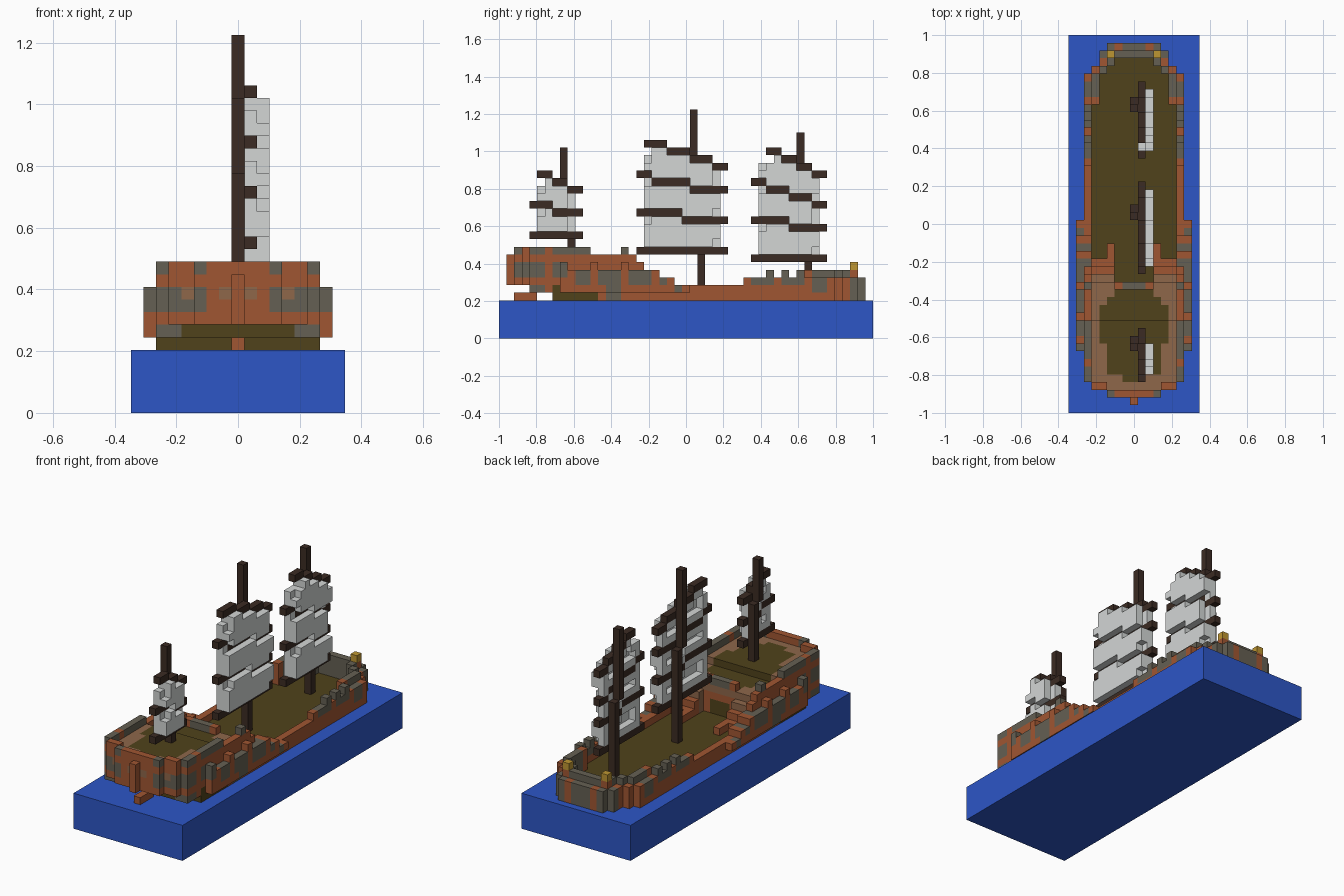
import bpy, bmesh
from mathutils import Vector

if "Cube" in bpy.data.objects:
    bpy.data.objects.remove(bpy.data.objects["Cube"])

V = 2 / 49  # block size


def linear(c):
    return c / 12.92 if c <= 0.04045 else ((c + 0.055) / 1.055) ** 2.4


def material(name, *rgb):
    m = bpy.data.materials.new(name)
    m.use_nodes = True
    col = tuple(linear(c / 255) for c in rgb) + (1,)
    m.diffuse_color = col
    m.node_tree.nodes["Principled BSDF"].inputs["Base Color"].default_value = col
    return m


BLUE = material("water blue", 45, 86, 198)
ORANGE = material("red brown wood", 160, 86, 50)
PLANK = material("pale plank", 142, 103, 74)
GREY = material("weathered grey", 101, 96, 83)
OLIVE = material("deck olive", 80, 66, 27)
DARK = material("dark spar wood", 59, 43, 35)
SAIL = material("sail cloth", 211, 214, 213)
GOLD = material("lantern gold", 190, 150, 50)


def blocks(name, cells):
    """Mesh the outer faces of a dict {(i, j, k): material} of grid blocks."""
    bm = bmesh.new()
    mats = []
    for cell, mat in cells.items():
        if mat not in mats:
            mats.append(mat)
        centre = Vector((cell[0], cell[1], cell[2] + 0.5))
        for axis in range(3):
            for sign in (-1, 1):
                near = list(cell)
                near[axis] += sign
                if tuple(near) in cells:
                    continue
                n, u, w = Vector(), Vector(), Vector()
                n[axis] = sign / 2
                u[(axis + 1) % 3] = sign / 2
                w[(axis + 2) % 3] = 0.5
                corners = (-u - w, u - w, u + w, w - u)
                f = bm.faces.new([bm.verts.new((centre + n + c) * V) for c in corners])
                f.material_index = mats.index(mat)
    bmesh.ops.remove_doubles(bm, verts=bm.verts, dist=V / 100)
    mesh = bpy.data.meshes.new(name)
    bm.to_mesh(mesh)
    bm.free()
    for m in mats:
        mesh.materials.append(m)
    ob = bpy.data.objects.new(name, mesh)
    bpy.context.collection.objects.link(ob)


# Water slab
bpy.ops.mesh.primitive_cube_add(size=1, location=(0, 0, 2.5 * V))
water = bpy.context.object
water.name = "water"
water.scale = (17 * V, 2, 5 * V)
water.data.materials.append(BLUE)

# Plan shape of the hull: half width per row, narrowing at both ends
ENDS = {23: 3, 22: 4, 21: 4, 20: 5, -21: 5, -22: 3}
half = {j: ENDS.get(j, 6) for j in range(-22, 24)}
plan = {(i, j) for j, w in half.items() for i in range(-w, w + 1)}


def edge_of(area):
    return {(i, j) for i, j in area if not {(i + 1, j), (i - 1, j), (i, j + 1), (i, j - 1)} <= area}


rim = edge_of(plan)
inner_rim = edge_of(plan - rim)


def rail_top(j):
    """Height in blocks of the bulwark along the ship."""
    for start, top in ((-12, 12), (-6, 11), (-5, 10), (-3, 9), (-1, 8), (8, 7)):
        if j < start:
            return top
    return 9 if j in (11, 13, 15) else 8


def hull_colour(i, j, k):
    """Wood in runs of planks: grey belts broken by red brown ribs."""
    a = abs(i)
    if j < -20:  # stern panel
        if k == 9 and a in (1, 4):
            return PLANK
        return GREY if (k == 11 and a == 3) or (k in (8, 9) and a > 2) else ORANGE
    if j < -2:  # castle sides
        if k < 7:
            return GREY if (j // 2) % 5 == 0 else ORANGE
        if k > 9:
            return GREY if k == 11 and -21 < j and j % 6 else ORANGE
        if j < -14:
            return GREY if k > 7 and j % 3 else ORANGE
        return GREY if k < 9 and j % 4 else ORANGE
    if j < 8:  # waist
        return GREY if a == 7 and j > -2 and j % 3 else ORANGE
    if j > 16:  # bow
        return ORANGE if (j + a) % 5 == 0 or (k == 5 and j < 20) else GREY
    return GREY if k > 6 and j % 4 else ORANGE


# Bulwarks and the counter under the stern
hull = {}
for i, j in rim:
    for k in range(5, rail_top(j)):
        if (k == 5 and j < -17) or (k == 6 and j < -20):
            continue
        counter = (k == 5 and j < -11) or (k == 6 and j < -16)
        hull[i, j, k] = OLIVE if counter else hull_colour(i, j, k)
# Side galleries: a belt with taller ribs
for j in range(-16, 1):
    for i in (-7, 7):
        for k in range(6, min(rail_top(j), 9 if j % 4 else 10)):
            hull[i, j, k] = hull_colour(i, j, k)
# Raised inner bulwark round the bow
for i, j in inner_rim:
    if j > 15:
        for k in range(6, 9):
            hull[i, j, k] = hull_colour(i, j, k)
# Stepped counter, closing the stern from behind
for i in range(-6, 7):
    hull[i, -17, 5] = OLIVE
    for j in range(-20, -17):
        hull[i, j, 6] = OLIVE if abs(i) < 5 else hull_colour(i, j, 6)
for i in range(-5, 6):
    hull[i, -21, 7] = ORANGE
for i in (-6, 6):
    hull[i, -8, 11] = GREY
blocks("hull", hull)

# Rudder and stern post
rudder = {(0, j, 5): ORANGE for j in range(-22, -19)}
rudder.update({(0, -23, k): ORANGE for k in range(7, 11)})
blocks("rudder", rudder)

# Main deck and the two raised castle decks
inside = plan - rim
blocks("main_deck", {(i, j, 5): OLIVE for i, j in inside if j > -17})
castle = {}
for i, j in inside:
    if j < -7:
        width = 5 if j > -16 else 4 if j > -20 else 2
        bare = -21 < j < -8 and abs(i) < min(width, -6 - j)
        castle[i, j, 9 if j > -13 else 10] = OLIVE if bare else PLANK
blocks("castle_deck", castle)

# Castle front wall with its low rail
wall = {}
for i in range(-5, 6):
    for k in range(6, 9):
        wall[i, -8, k] = OLIVE if abs(i) < 2 and k < 8 else ORANGE
    if abs(i) < 3:
        wall[i, -8, 10] = GREY if abs(i) < 2 else ORANGE
blocks("castle_wall", wall)

# Pair of stairs up to the castle, with a newel at the foot
stairs = {}
for side in (-1, 1):
    for a in (3, 4, 5):
        for j in (-7, -6, -5):
            for k in range(6, 2 - j):
                stairs[side * a, j, k] = PLANK if j == -7 else ORANGE
    for j in (-4, -3):
        stairs[side * 3, j, 6] = ORANGE
blocks("stairs", stairs)

# Bow lanterns
for side, label in ((-1, "right"), (1, "left")):
    blocks(label + "_lantern", {(side * 3, 22, 9): GOLD})


def rig(label, foot, base, top, yards, first, last):
    """Raked mast, stepped yards and bulging sails.
    Each yard is (start row, end row, height, rows per step down, rows in first step)."""
    bend = (base + top) // 2
    blocks(label + "_mast", {(0, foot - (k > bend), k): DARK for k in range(base, top)})
    spars, cloth, heights = {}, {}, []
    for start, end, z, run, lead in yards:
        drop = {j: z - max(0, (j - start - lead + run) // run) for j in range(start, end + 1)}
        heights.append(drop)
        spars.update({(1, j, k): DARK for j, k in drop.items()})
    blocks(label + "_yards", spars)
    for low, high in zip(heights, heights[1:]):
        for j in range(first, last + 1):
            lo = low[j]
            # The head of the top sail is cut back at its aft corner
            hi = high[j] if j > min(high) else high[min(high)] - 1
            rows = range(lo + 1, hi)
            for k in rows:
                # Back layer is a rim, front layer is the bulge without its corners
                if j in (first, last) or k in (rows[0], rows[-1]):
                    cloth[1, j, k] = SAIL
                corner = (j == first and k == rows[-1]) or (j == last and k == rows[0])
                if not corner and (j < last or len(rows) > 2):
                    cloth[2, j, k] = SAIL
    blocks(label + "_sails", cloth)


rig("stern", -15, 11, 25,
    ((-20, -14, 13, 9, 9), (-20, -14, 17, 4, 3), (-19, -14, 21, 2, 2)), -19, -15)
rig("main", 2, 6, 30,
    ((-6, 5, 11, 12, 12), (-6, 5, 16, 6, 6), (-6, 5, 21, 5, 2), (-5, 5, 25, 3, 3)), -5, 4)
rig("bow", 16, 6, 27,
    ((9, 18, 10, 10, 10), (9, 18, 15, 5, 5), (9, 18, 20, 3, 2), (11, 18, 24, 2, 2)), 10, 17)
